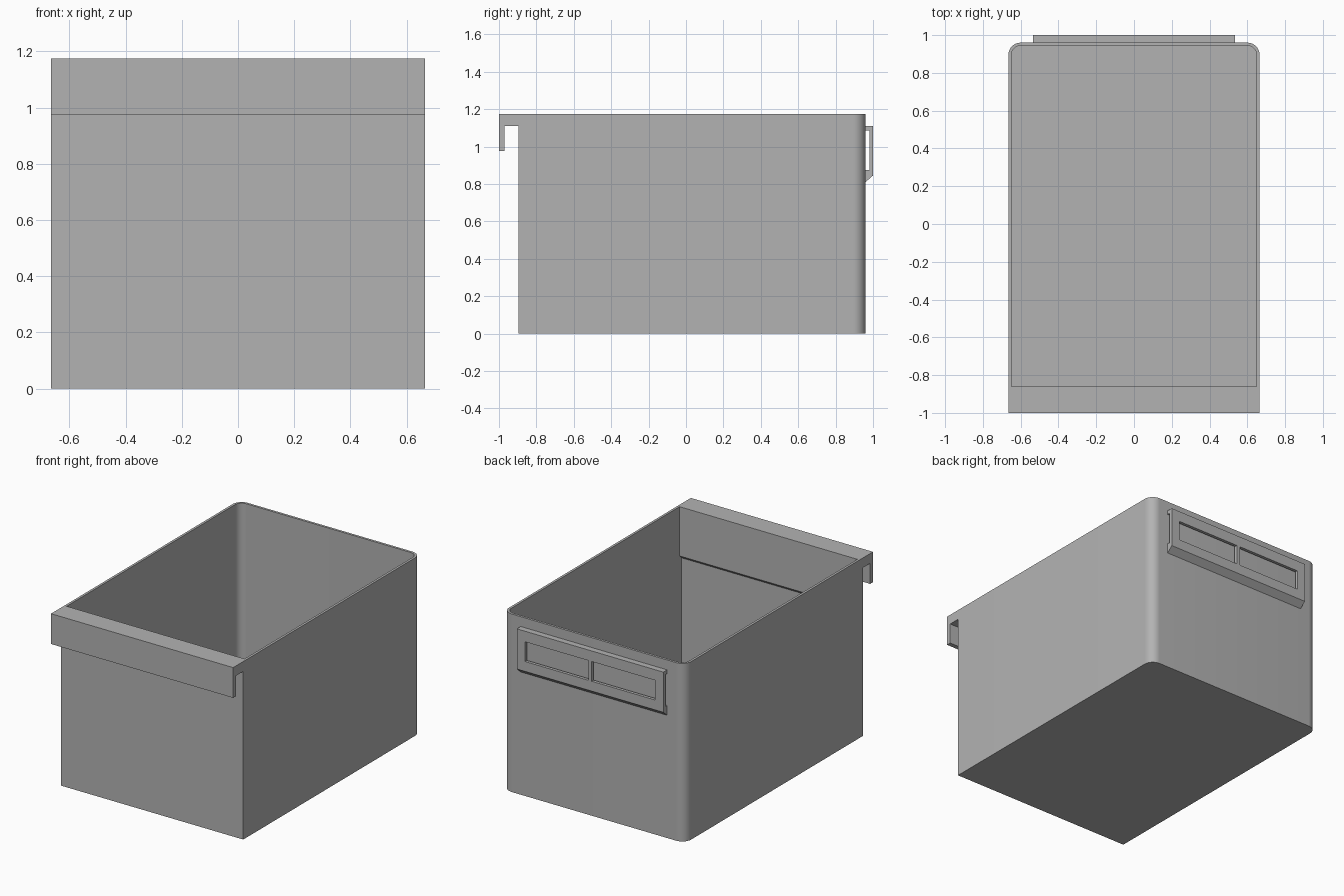
import bpy, bmesh, math

cube = bpy.data.objects.get("Cube")
if cube:
    bpy.data.objects.remove(cube, do_unlink=True)

grey = bpy.data.materials.new("grey plastic")
grey.use_nodes = True
grey.diffuse_color = (0.45, 0.45, 0.45, 1)
grey.node_tree.nodes["Principled BSDF"].inputs["Base Color"].default_value = (0.45, 0.45, 0.45, 1)

HALF_W, FRONT, BACK, TOP = 0.665, -0.895, 0.96, 1.175
WALL, RADIUS = 0.016, 0.065


def loft(name, loops):
    """Skin a row of equal-length point loops and cap both ends."""
    bm = bmesh.new()
    rings = [[bm.verts.new(p) for p in loop] for loop in loops]
    count = len(rings[0])
    for a, b in zip(rings, rings[1:]):
        for i in range(count):
            j = (i + 1) % count
            bm.faces.new((a[i], a[j], b[j], b[i]))
    bm.faces.new(rings[0])
    bm.faces.new(rings[-1])
    bmesh.ops.recalc_face_normals(bm, faces=bm.faces)
    mesh = bpy.data.meshes.new(name)
    bm.to_mesh(mesh)
    bm.free()
    mesh.materials.append(grey)
    obj = bpy.data.objects.new(name, mesh)
    bpy.context.collection.objects.link(obj)
    return obj


def bar(name, profile, x0, x1):
    """Extrude a side profile of (y, z) points across x."""
    return loft(name, [[(x, y, z) for y, z in profile] for x in (x0, x1)])


def outline(inset, front, z, steps=10):
    """Plan outline with square front corners and rounded back corners."""
    w, back, r = HALF_W - inset, BACK - inset, RADIUS - inset
    pts = [(-w, front, z), (w, front, z)]
    for cx, start in ((w - r, 0), (r - w, 90)):
        for i in range(steps + 1):
            a = math.radians(start + 90 * i / steps)
            pts.append((cx + r * math.cos(a), back - r + r * math.sin(a), z))
    return pts


# Open bin: outside up, over the rim, inside down past the thick front lip
body = loft("bin_body", [
    outline(0, FRONT, 0),
    outline(0, FRONT, TOP),
    outline(WALL, -0.86, TOP),
    outline(WALL, -0.86, 0.85),
    outline(WALL, -0.88, 0.83),
    outline(WALL, -0.88, WALL),
])

# Hooked front rim
bar("front_hook_rim", [
    (FRONT, TOP), (-1, TOP), (-1, 0.975), (-0.97, 0.975),
    (-0.97, 1.11), (FRONT, 1.11),
], -HALF_W, HALF_W)

# Label holder on the back, open at both ends
holder = bar("label_holder", [
    (BACK, 0.81), (1, 0.845), (1, 1.11), (BACK, 1.11),
    (BACK, 1.085), (0.98, 1.085), (0.98, 0.875), (BACK, 0.875),
], -0.535, 0.535)

# Two label windows
cutters = []
for side in (-1, 1):
    cutter = bar("window_cutter", [(0.97, 0.91), (1.05, 0.91), (1.05, 1.04), (0.97, 1.04)],
                 side * 0.012, side * 0.475)
    cutter.hide_render = True
    mod = holder.modifiers.new("window", 'BOOLEAN')
    mod.operation, mod.solver, mod.object = 'DIFFERENCE', 'EXACT', cutter
    cutters.append(cutter)

bpy.ops.object.select_all(action='DESELECT')
bpy.context.view_layer.objects.active = holder
holder.select_set(True)
for mod in list(holder.modifiers):
    bpy.ops.object.modifier_apply(modifier=mod.name)
for cutter in cutters:
    bpy.data.objects.remove(cutter, do_unlink=True)

# Smooth the rounded corners only
bpy.ops.object.select_all(action='DESELECT')
bpy.context.view_layer.objects.active = body
body.select_set(True)
bpy.ops.object.shade_smooth_by_angle(angle=math.radians(30))
